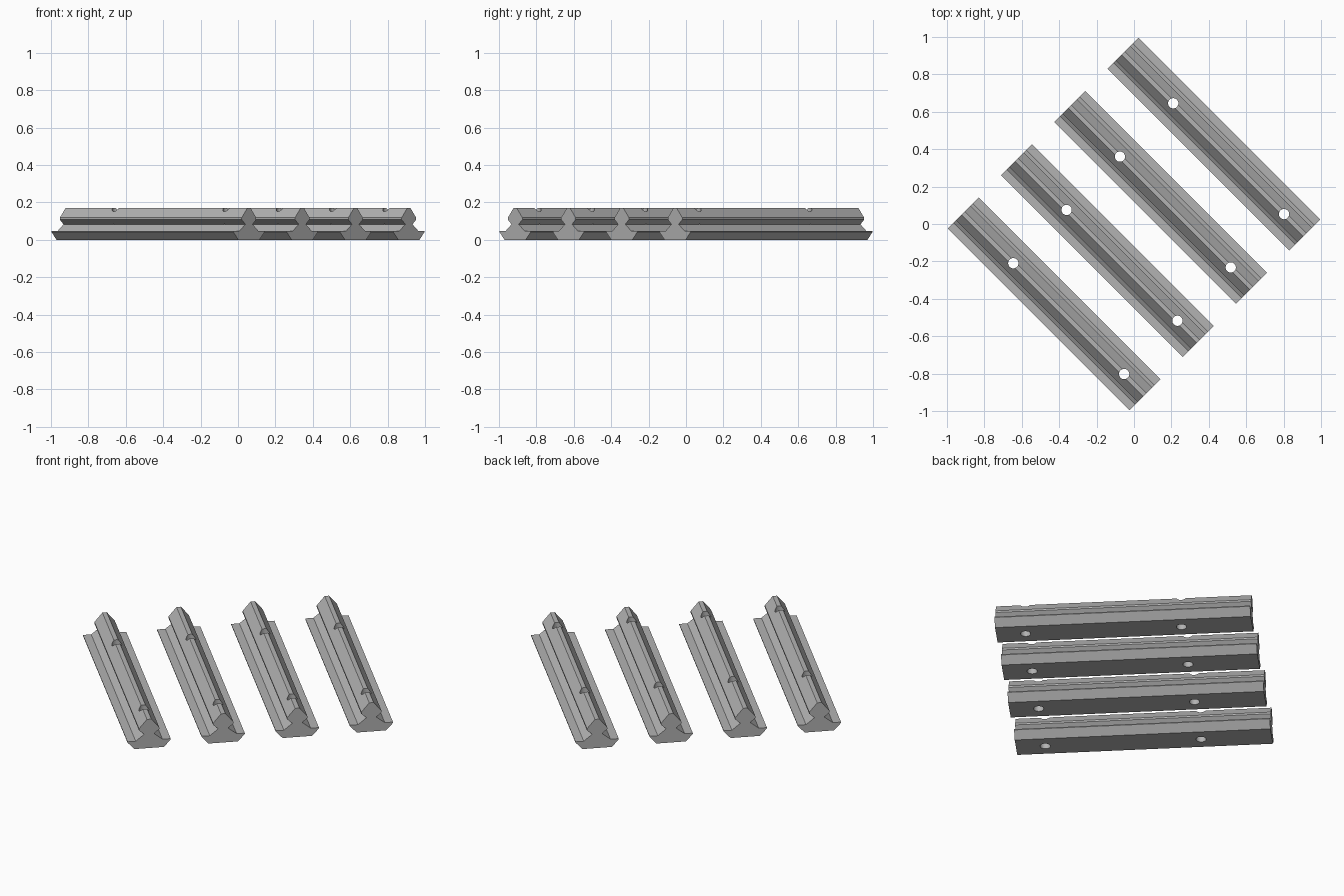
import bpy, bmesh, math

if "Cube" in bpy.data.objects:
    bpy.data.objects.remove(bpy.data.objects["Cube"])

LENGTH = 1.375
SPACING = 0.285
HOLES = [(-0.308, 0.0275), (0.53, 0.0275)]   # position along rail, radius

grey = bpy.data.materials.new("grey")
grey.diffuse_color = (0.45, 0.45, 0.45, 1)
grey.use_nodes = True
grey.node_tree.nodes["Principled BSDF"].inputs["Base Color"].default_value = grey.diffuse_color

# Half cross-section of the rail: flared foot, narrow neck, diamond head
half = [(0.08, 0), (0.1175, 0.041), (0.1175, 0.046), (0.073, 0.046),
        (0.027, 0.083), (0.055, 0.108), (0.055, 0.118), (0.012, 0.17)]
profile = half + [(-y, z) for y, z in reversed(half)]


def make_rail():
    bm = bmesh.new()
    face = bm.faces.new([bm.verts.new((-LENGTH / 2, y, z)) for y, z in profile])
    ext = bmesh.ops.extrude_face_region(bm, geom=[face])
    verts = [g for g in ext["geom"] if isinstance(g, bmesh.types.BMVert)]
    bmesh.ops.translate(bm, verts=verts, vec=(LENGTH, 0, 0))
    bmesh.ops.recalc_face_normals(bm, faces=bm.faces)
    mesh = bpy.data.meshes.new("rail")
    bm.to_mesh(mesh)
    bm.free()
    mesh.materials.append(grey)
    obj = bpy.data.objects.new("rail_1", mesh)
    bpy.context.collection.objects.link(obj)
    return obj


# Rail with two vertical screw holes
rail = make_rail()
cutters = []
for t, r in HOLES:
    bpy.ops.mesh.primitive_cylinder_add(vertices=32, radius=r, depth=0.5, location=(t, 0, 0.08))
    cutter = bpy.context.object
    cutter.name = "hole_cutter"
    cutter.hide_render = True
    cutter.data.materials.append(grey)
    cutters.append(cutter)
    mod = rail.modifiers.new("hole", 'BOOLEAN')
    mod.operation, mod.solver, mod.object = 'DIFFERENCE', 'EXACT', cutter

bpy.ops.object.select_all(action='DESELECT')
rail.select_set(True)
bpy.context.view_layer.objects.active = rail
for name in [m.name for m in rail.modifiers]:
    bpy.ops.object.modifier_apply(modifier=name)
for c in cutters:
    bpy.data.objects.remove(c)
bpy.ops.object.shade_smooth_by_angle(angle=math.radians(25))

# Four parallel rails, laid diagonally
for i in range(4):
    obj = rail
    if i:
        obj = rail.copy()
        obj.name = f"rail_{i + 1}"
        bpy.context.collection.objects.link(obj)
    p = (i - 1.5) * SPACING
    obj.location = (p, p, 0)
    obj.rotation_euler = (0, 0, -math.pi / 4)
